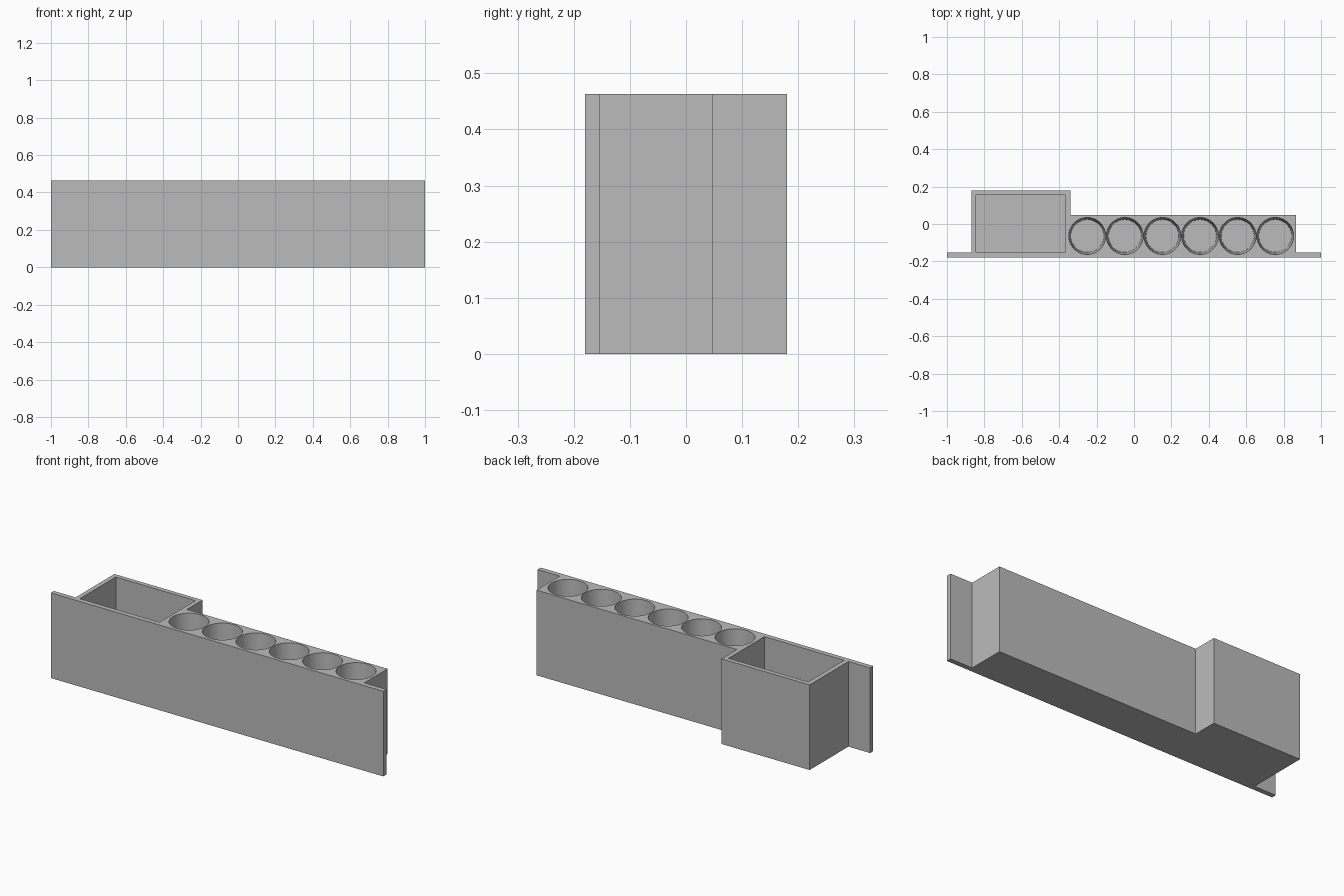
import bpy, bmesh
from math import radians

HEIGHT = 0.463
FLOOR = 0.027

cube = bpy.data.objects.get("Cube")
if cube:
    bpy.data.objects.remove(cube)

grey = bpy.data.materials.new("light grey")
grey.use_nodes = True
colour = (0.5, 0.5, 0.5, 1)
grey.diffuse_color = colour
grey.node_tree.nodes["Principled BSDF"].inputs["Base Color"].default_value = colour


def add_object(name, bm):
    bmesh.ops.recalc_face_normals(bm, faces=bm.faces)
    mesh = bpy.data.meshes.new(name)
    bm.to_mesh(mesh)
    bm.free()
    mesh.materials.append(grey)
    obj = bpy.data.objects.new(name, mesh)
    bpy.context.collection.objects.link(obj)
    return obj


def prism(name, outline, bottom, top):
    bm = bmesh.new()
    face = bm.faces.new([bm.verts.new((x, y, bottom)) for x, y in outline])
    side = bmesh.ops.extrude_face_region(bm, geom=[face])["geom"]
    verts = [v for v in side if isinstance(v, bmesh.types.BMVert)]
    bmesh.ops.translate(bm, verts=verts, vec=(0, 0, top - bottom))
    return add_object(name, bm)


# Body: wide front plate, deep box on the right, cup row on the left
body = prism("holder_body", [
    (-1, -0.18), (1, -0.18), (1, -0.153), (0.867, -0.153), (0.867, 0.047),
    (-0.34, 0.047), (-0.34, 0.18), (-0.87, 0.18), (-0.87, -0.153), (-1, -0.153),
], 0, HEIGHT)

# Rectangular pocket cutter
cutters = [prism("pocket_cutter", [
    (-0.844, -0.153), (-0.365, -0.153), (-0.365, 0.155), (-0.844, 0.155),
], FLOOR, HEIGHT + 0.1)]

# Six tapered cup cutters; the cone runs past the rim at the same slope
RIM, BASE, OVER = 0.0985, 0.087, 0.02
depth = HEIGHT - FLOOR
slope = (RIM - BASE) / depth
for i in range(6):
    bm = bmesh.new()
    bmesh.ops.create_cone(bm, cap_ends=True, segments=64, radius1=BASE,
                          radius2=RIM + slope * OVER, depth=depth + OVER)
    bmesh.ops.translate(bm, verts=bm.verts,
                        vec=(-0.25 + 0.201 * i, -0.064, FLOOR + (depth + OVER) / 2))
    cutters.append(add_object("cup_cutter", bm))

# Cut every hollow, then discard the cutters
bpy.ops.object.select_all(action="DESELECT")
body.select_set(True)
bpy.context.view_layer.objects.active = body
for cutter in cutters:
    mod = body.modifiers.new("hollow", "BOOLEAN")
    mod.operation = "DIFFERENCE"
    mod.solver = "EXACT"
    mod.object = cutter
    bpy.ops.object.modifier_apply(modifier=mod.name)
    bpy.data.objects.remove(cutter)

bpy.ops.object.shade_smooth_by_angle(angle=radians(30))
